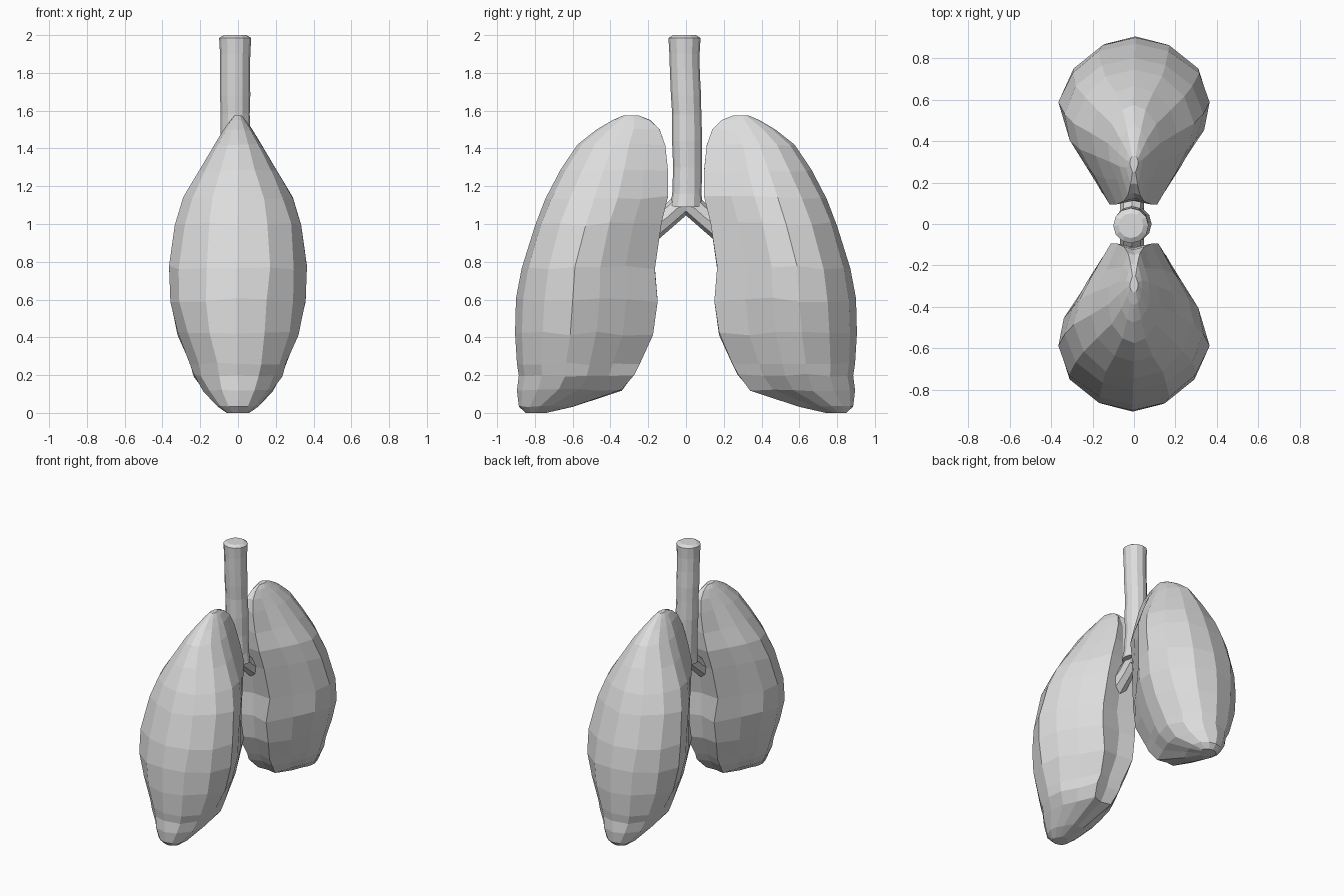
import bpy, bmesh, math, random
from mathutils import Vector

if "Cube" in bpy.data.objects:
    bpy.data.objects.remove(bpy.data.objects["Cube"])

random.seed(4)
grey = bpy.data.materials.new("light grey")
grey.diffuse_color = (0.72, 0.72, 0.72, 1)
grey.use_nodes = True
grey.node_tree.nodes["Principled BSDF"].inputs["Base Color"].default_value = grey.diffuse_color


def loft(name, rings):
    """Skin a list of equal-length rings and cap both ends, flat shaded."""
    bm = bmesh.new()
    rows = [[bm.verts.new(p) for p in ring] for ring in rings]
    n = len(rows[0])
    for a, b in zip(rows, rows[1:]):
        for i in range(n):
            j = (i + 1) % n
            bm.faces.new((a[i], a[j], b[j], b[i]))
    bm.faces.new(rows[0])
    bm.faces.new(rows[-1])
    bmesh.ops.recalc_face_normals(bm, faces=bm.faces)
    mesh = bpy.data.meshes.new(name)
    bm.to_mesh(mesh)
    bm.free()
    mesh.materials.append(grey)
    ob = bpy.data.objects.new(name, mesh)
    bpy.context.collection.objects.link(ob)
    return ob


# Lung levels: height, inner y, outer y, half width in x
levels = [
    (0.00, 0.74, 0.85, 0.06), (0.035, 0.60, 0.885, 0.11),
    (0.12, 0.34, 0.895, 0.185), (0.20, 0.275, 0.885, 0.235),
    (0.26, 0.245, 0.895, 0.255), (0.42, 0.175, 0.905, 0.32),
    (0.60, 0.15, 0.90, 0.358), (0.77, 0.165, 0.87, 0.365),
    (1.00, 0.13, 0.80, 0.335), (1.14, 0.095, 0.745, 0.29),
    (1.28, 0.095, 0.665, 0.205), (1.42, 0.11, 0.575, 0.125),
    (1.50, 0.14, 0.475, 0.075), (1.55, 0.19, 0.39, 0.04),
    (1.575, 0.25, 0.33, 0.02),
]
# Half of the teardrop cross-section: x fraction, position from inner to outer
half = [(0, 0.03), (0.4, 0), (0.68, 0.22), (0.91, 0.41), (1, 0.6),
        (0.84, 0.8), (0.45, 0.95), (0, 1)]
section = half + [(-u, t) for u, t in half[-2:0:-1]]

lung_rings = []
for z, y0, y1, w in levels:
    ring = []
    for u, t in section:
        k = 0.012 * w / 0.36
        ring.append(Vector((u * w + random.uniform(-k, k) * (abs(u) < 1),
                            y0 + t * (y1 - y0),
                            z + random.uniform(-k, k) * (0 < z < 1.57))))
    lung_rings.append(ring)

for side, label in ((1, "back"), (-1, "front")):
    # Lungs are half-turn copies of each other
    loft(label + "_lung", [[(p.x * side, p.y * side, p.z) for p in r] for r in lung_rings])

    # Bronchus running from the windpipe down into the lung
    path = [(0, 1.125, 0.06), (0.10, 1.035, 0.058), (0.25, 0.92, 0.07)]
    rings = []
    for y, z, r in path:
        rings.append([(-0.01 + r * math.cos(a),
                       side * (y + r * 0.69 * math.sin(a)),
                       z + r * 0.72 * math.sin(a))
                      for a in (i * math.tau / 8 for i in range(8))])
    loft(label + "_bronchus", rings)

# Windpipe: height, centre x, centre y, radius
pipe = [(1.09, 0.0, 0.0, 0.085), (1.16, -0.005, 0.005, 0.078),
        (1.30, -0.01, 0.008, 0.076), (1.44, -0.012, 0.006, 0.08),
        (1.58, -0.015, 0.004, 0.077), (1.68, -0.015, 0.0, 0.08),
        (1.80, -0.015, -0.006, 0.079), (1.90, -0.015, -0.008, 0.08),
        (1.985, -0.015, -0.008, 0.085), (2.0, -0.015, -0.008, 0.06)]
loft("windpipe", [[(cx + r * math.cos(a), cy + r * math.sin(a), z)
                   for a in (i * math.tau / 12 for i in range(12))]
                  for z, cx, cy, r in pipe])
